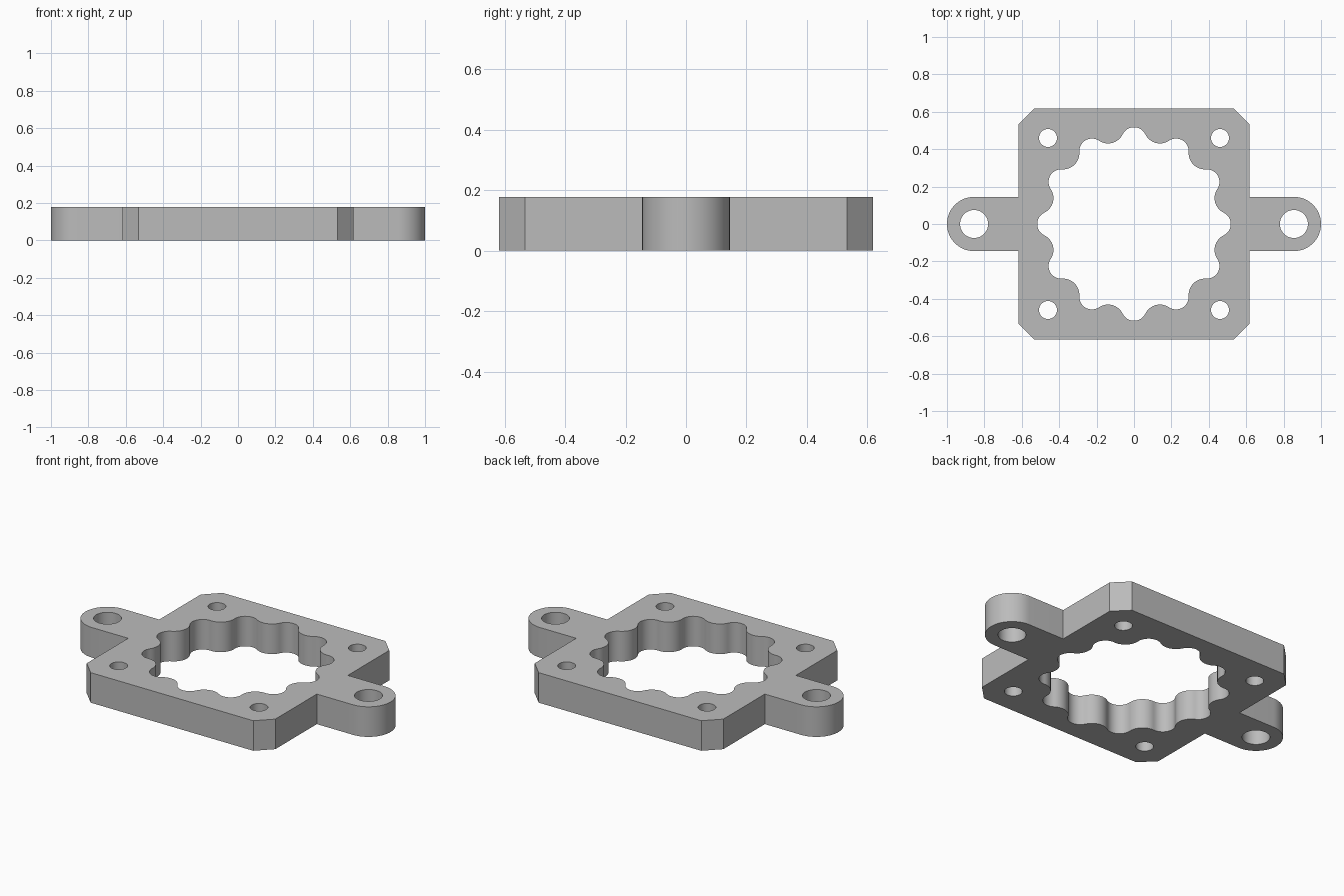
import bpy, bmesh
from math import radians, atan2, cos, sin, pi

if "Cube" in bpy.data.objects:
    bpy.data.objects.remove(bpy.data.objects["Cube"], do_unlink=True)

HEIGHT = 0.178
HALF, FLAT = 0.618, 0.533          # plate half width, start of corner chamfer
TAB_X, TAB_R = 0.855, 0.145        # mounting ear centre and radius


def arc(cx, cy, r, start, end, steps):
    return [(cx + r * cos(start + (end - start) * i / steps),
             cy + r * sin(start + (end - start) * i / steps)) for i in range(steps + 1)]


def circle(cx, cy, r, steps=48):
    return arc(cx, cy, r, 0, 2 * pi, steps)[:-1]


def outer_outline():
    # right half, bottom to top, then the same half turned by 180 degrees
    half = [(FLAT, -HALF), (HALF, -FLAT), (HALF, -TAB_R)]
    half += arc(TAB_X, 0, TAB_R, -pi / 2, pi / 2, 32)
    half += [(HALF, TAB_R), (HALF, FLAT), (FLAT, HALF)]
    return half + [(-x, -y) for x, y in half]


def scalloped_outline(lobes=12, lobe_c=0.449, lobe_r=0.068, bump_c=0.535):
    # tangent arcs: round pockets alternating with round teeth
    step = pi / lobes
    dx, dy = bump_c * cos(step) - lobe_c, bump_c * sin(step)
    bump_r = (dx * dx + dy * dy) ** 0.5 - lobe_r
    reach = atan2(dy, dx)
    points = []
    for i in range(lobes):
        a, b = 2 * step * i, 2 * step * i + step
        points += arc(lobe_c * cos(a), lobe_c * sin(a), lobe_r, a - reach, a + reach, 16)[:-1]
        swing = pi - reach + step
        points += arc(bump_c * cos(b), bump_c * sin(b), bump_r,
                      a + reach + pi, 2 * b - a - reach + pi, 16)[:-1]
    return points


# Outer edge, central opening, ear holes and corner screw holes
loops = [outer_outline(), scalloped_outline()]
for sx in (-1, 1):
    loops.append(circle(sx * TAB_X, 0, 0.075))
    for sy in (-1, 1):
        loops.append(circle(sx * 0.46, sy * 0.46, 0.048, 32))

# Fill the flat profile and raise it
bm = bmesh.new()
edges = []
for loop in loops:
    verts = [bm.verts.new((x, y, 0)) for x, y in loop]
    edges += [bm.edges.new((v, verts[i - 1])) for i, v in enumerate(verts)]
bmesh.ops.triangle_fill(bm, edges=edges, use_beauty=True, normal=(0, 0, 1))
raised = bmesh.ops.extrude_face_region(bm, geom=bm.faces[:], use_keep_orig=True)
bmesh.ops.translate(bm, vec=(0, 0, HEIGHT),
                    verts=[g for g in raised["geom"] if isinstance(g, bmesh.types.BMVert)])
bmesh.ops.recalc_face_normals(bm, faces=bm.faces[:])
mesh = bpy.data.meshes.new("mounting_plate")
bm.to_mesh(mesh)
bm.free()
plate = bpy.data.objects.new("mounting_plate", mesh)
bpy.context.collection.objects.link(plate)

# Plain grey
grey = bpy.data.materials.new("plain_grey")
grey.use_nodes = True
colour = (0.5, 0.5, 0.5, 1)
grey.diffuse_color = colour
grey.node_tree.nodes["Principled BSDF"].inputs["Base Color"].default_value = colour
mesh.materials.append(grey)

# Smooth curved walls, crisp edges
bpy.ops.object.select_all(action="DESELECT")
plate.select_set(True)
bpy.context.view_layer.objects.active = plate
bpy.ops.object.shade_smooth_by_angle(angle=radians(30))
